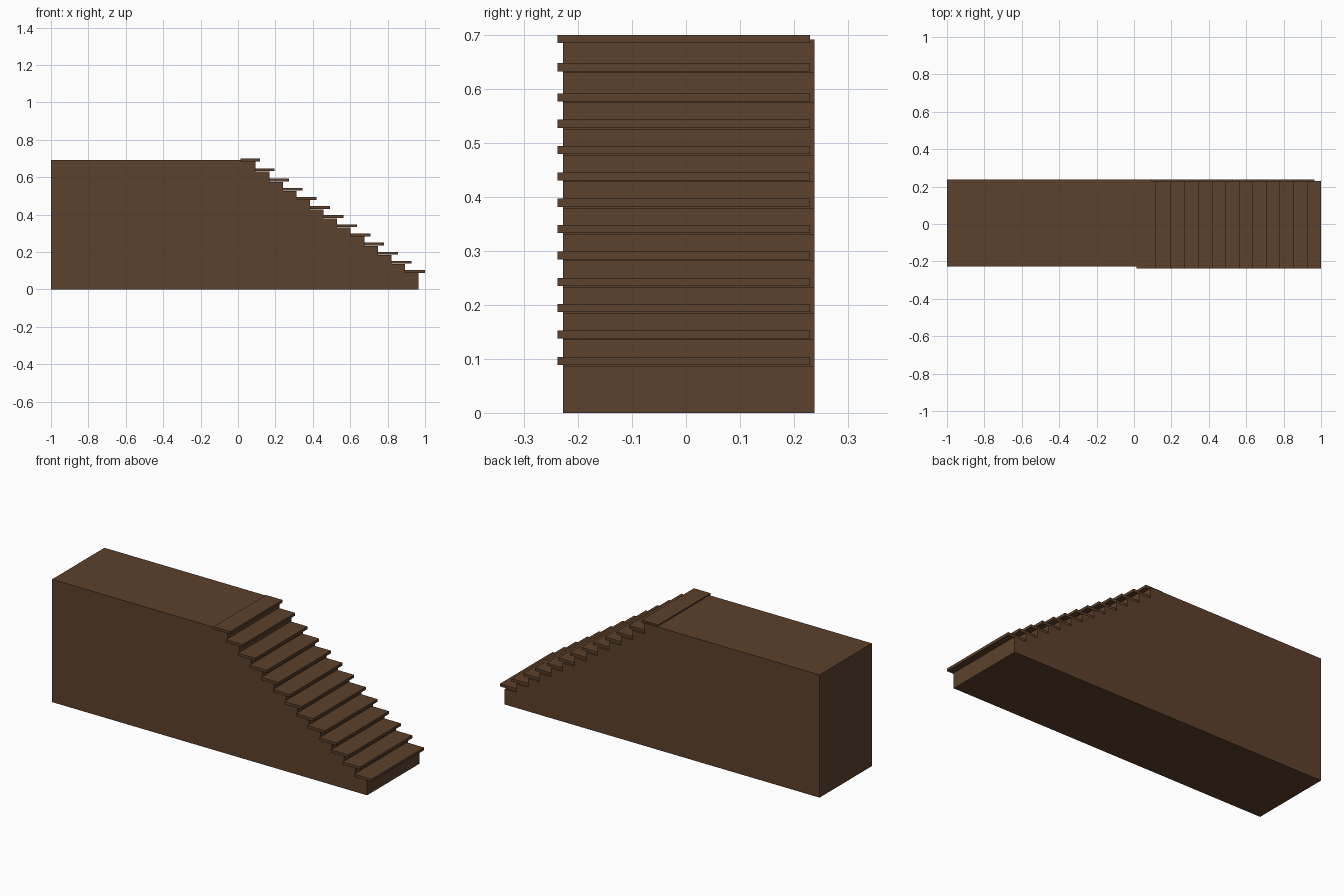
import bpy, bmesh

if "Cube" in bpy.data.objects:
    bpy.data.objects.remove(bpy.data.objects["Cube"])

brown = bpy.data.materials.new("dark_brown_wood")
brown.diffuse_color = (0.107, 0.053, 0.025, 1)
brown.use_nodes = True
brown.node_tree.nodes["Principled BSDF"].inputs["Base Color"].default_value = brown.diffuse_color


def extrude_profile(name, points, y0, y1):
    """Solid made from an x/z outline stretched along y."""
    bm = bmesh.new()
    face = bm.faces.new([bm.verts.new((x, y0, z)) for x, z in points])
    new = bmesh.ops.extrude_face_region(bm, geom=[face])["geom"]
    verts = [v for v in new if isinstance(v, bmesh.types.BMVert)]
    bmesh.ops.translate(bm, verts=verts, vec=(0, y1 - y0, 0))
    bmesh.ops.recalc_face_normals(bm, faces=bm.faces)
    mesh = bpy.data.meshes.new(name)
    bm.to_mesh(mesh)
    bm.free()
    mesh.materials.append(brown)
    obj = bpy.data.objects.new(name, mesh)
    bpy.context.collection.objects.link(obj)
    return obj


# Tread nose positions and top heights, from the landing down
THICK = 0.015
noses = [0.117, 0.196] + [0.273 + 0.0727 * i for i in range(11)]
tops = [0.70, 0.648] + [0.592 - 0.0488 * i for i in range(11)]
risers = [0.093, 0.168] + [0.240 + 0.0725 * i for i in range(11)]

# Stepped solid base with the long landing
outline = [(-1, 0), (-1, 0.692)]
for i, (x, top) in enumerate(zip(risers, tops)):
    z = 0.692 if i == 0 else top - THICK - 0.002
    if i > 0:
        outline.append((risers[i - 1], z))
    outline.append((x, z))
outline.append((risers[-1], 0))
extrude_profile("stair_base", outline, -0.228, 0.238)

# Thin overhanging treads
for i, (nose, top) in enumerate(zip(noses, tops)):
    back = 0.013 if i == 0 else risers[i - 1] - 0.001
    low = top - THICK
    extrude_profile(f"tread_{i + 1}",
                    [(back, low), (back, top), (nose, top), (nose, low)],
                    -0.238, 0.23)
